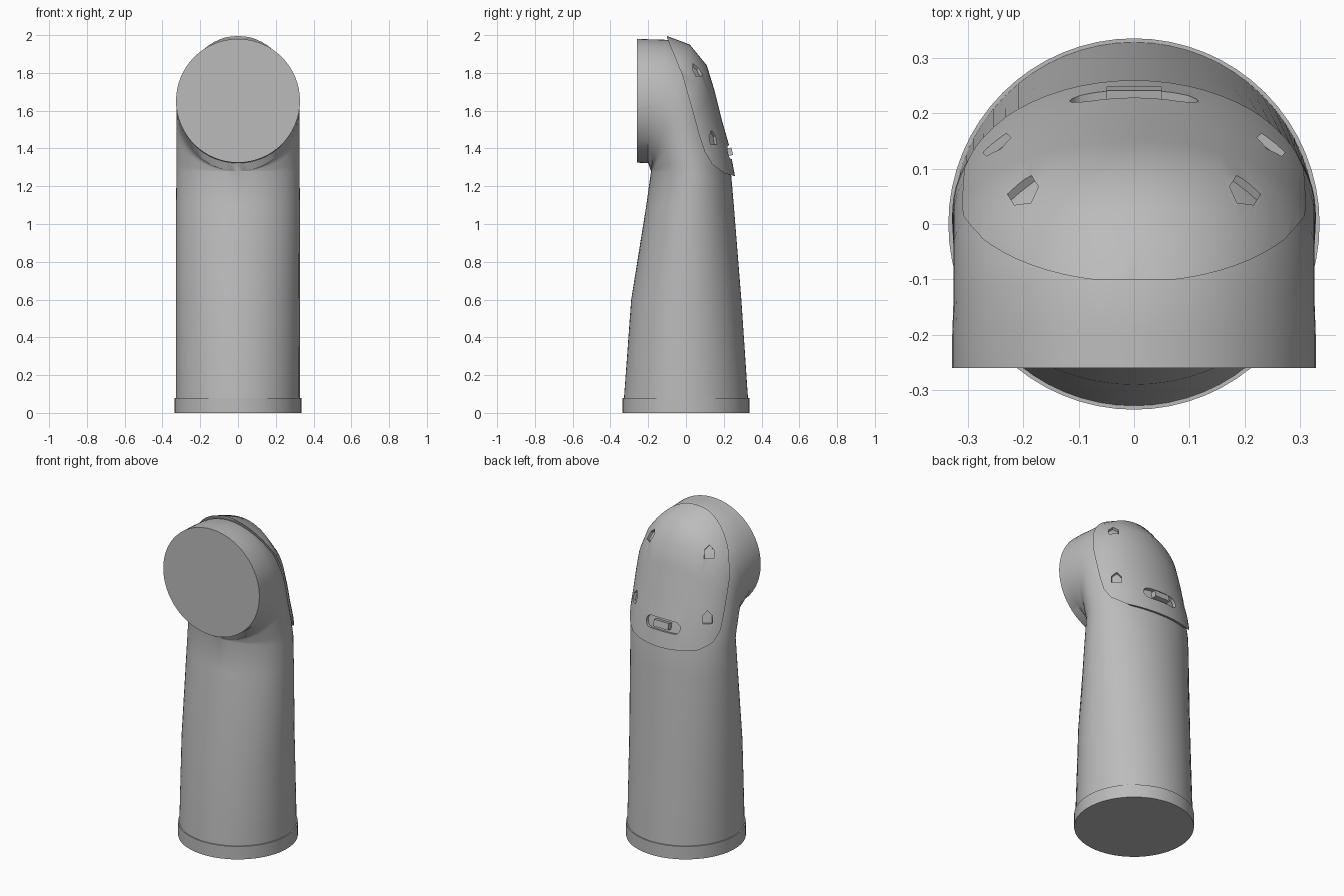
import bpy, bmesh, math
from mathutils import Vector

if "Cube" in bpy.data.objects:
    bpy.data.objects.remove(bpy.data.objects["Cube"])

grey = bpy.data.materials.new("plain grey")
grey.use_nodes = True
grey.diffuse_color = (0.5, 0.5, 0.5, 1)
grey.node_tree.nodes["Principled BSDF"].inputs["Base Color"].default_value = (0.5, 0.5, 0.5, 1)


def finish(name, bm):
    bmesh.ops.remove_doubles(bm, verts=bm.verts, dist=0.0005)
    bmesh.ops.recalc_face_normals(bm, faces=bm.faces)
    mesh = bpy.data.meshes.new(name)
    bm.to_mesh(mesh)
    bm.free()
    obj = bpy.data.objects.new(name, mesh)
    obj.data.materials.append(grey)
    bpy.context.collection.objects.link(obj)
    return obj


def sweep(name, rings, sides=64):
    """Loft ellipses given by (inner y-z point, outer y-z point, half width)."""
    bm = bmesh.new()
    loops = []
    for inner, outer, half in rings:
        a, b = Vector((0, *inner)), Vector((0, *outer))
        mid, arm = (a + b) / 2, (b - a) / 2
        loops.append([bm.verts.new(mid + arm * math.cos(t) + Vector((half * math.sin(t), 0, 0)))
                      for t in (math.tau * i / sides for i in range(sides))])
    for low, high in zip(loops, loops[1:]):
        for i in range(sides):
            j = (i + 1) % sides
            bm.faces.new((low[i], low[j], high[j], high[i]))
    bm.faces.new(loops[0][::-1])
    bm.faces.new(loops[-1])
    return finish(name, bm)


def prism(name, outline, direction, centre, depth):
    """Extrude a flat outline along a direction, centred on a point."""
    bm = bmesh.new()
    turn = Vector(direction).to_track_quat("Z", "Y")
    ends = [[bm.verts.new(Vector(centre) + turn @ Vector((u, v, s * depth / 2)))
             for u, v in outline] for s in (-1, 1)]
    n = len(outline)
    for i in range(n):
        j = (i + 1) % n
        bm.faces.new((ends[0][i], ends[0][j], ends[1][j], ends[1][i]))
    bm.faces.new(ends[0][::-1])
    bm.faces.new(ends[1])
    return finish(name, bm)


def boolean(obj, cutter, operation):
    mod = obj.modifiers.new(operation.lower(), "BOOLEAN")
    mod.object, mod.operation, mod.solver = cutter, operation, "EXACT"
    bpy.context.view_layer.objects.active = obj
    bpy.ops.object.modifier_apply(modifier=mod.name)
    bpy.data.objects.remove(cutter)


def smooth(obj):
    bpy.ops.object.select_all(action="DESELECT")
    obj.select_set(True)
    bpy.context.view_layer.objects.active = obj
    bpy.ops.object.shade_smooth_by_angle(angle=math.radians(32))


# Elbow: the outer bend fans around one inner corner
corner = (-0.185, 1.28)
bend = [(0.26, 1.25), (0.23, 1.41), (0.19, 1.55), (0.15, 1.71),
        (0.11, 1.84), (0.02, 1.95), (-0.1, 1.995)]


def inset(point, amount):
    p, c = Vector(point), Vector(corner)
    return p + (c - p).normalized() * amount


# Tapered column turning into the round front opening
column = [((-0.328, 0.08), (0.328, 0.08), 0.328),
          ((-0.29, 0.6), (0.293, 0.6), 0.328),
          ((-0.21, 1.1), (0.253, 1.1), 0.328)]
elbow = [(corner, inset(p, 0.02), 0.326) for p in bend]
opening = [((-0.2, 1.322), (-0.2, 1.978), 0.328),
           ((-0.26, 1.325), (-0.26, 1.98), 0.328)]
smooth(sweep("elbow_body", column + elbow + opening))

# Base band
smooth(sweep("base_band", [((-0.335, z), (0.335, z), 0.335) for z in (0, 0.08)]))

# Back cover: a slightly larger elbow trimmed by a curved side profile
cover = sweep("back_cover", [((-0.185, 1.15), (0.266, 1.15), 0.332)]
              + [(corner, p, 0.332) for p in bend]
              + [((-0.2, 1.33), (-0.2, 1.99), 0.332)])
edge = [(-0.1, 2.1), (-0.1, 1.985), (-0.02, 1.79), (0.04, 1.58), (0.07, 1.47),
        (0.1, 1.38), (0.14, 1.315), (0.2, 1.27), (0.27, 1.25), (0.4, 1.25), (0.4, 2.1)]
trim = prism("cover_trim", [(0, 0), (1, 0), (0, 1)], (0, 0, 1), (0, 0, 0), 1)
bm = bmesh.new()
ends = [[bm.verts.new((x, y, z)) for y, z in edge] for x in (-0.6, 0.6)]
bm.faces.new(ends[0])
bm.faces.new(ends[1][::-1])
for i in range(len(edge)):
    j = (i + 1) % len(edge)
    bm.faces.new((ends[0][i], ends[0][j], ends[1][j], ends[1][i]))
bmesh.ops.recalc_face_normals(bm, faces=bm.faces)
bm.to_mesh(trim.data)
bm.free()
boolean(cover, trim, "INTERSECT")

# Screw holes, mirrored left and right
hole = [(0.0, 0.055), (0.032, 0.02), (0.032, -0.035), (-0.032, -0.035), (-0.032, 0.02)]
for side in (-1, 1):
    for centre, normal in (((0.2, 0.06, 1.81), (0.45, 0.7, 0.5)),
                           ((0.25, 0.145, 1.45), (0.7, 0.7, 0.15))):
        spot = (side * centre[0], centre[1], centre[2])
        facing = (side * normal[0], normal[1], normal[2])
        shape = [(u * 0.85, v * 0.85) for u, v in hole]
        boolean(cover, prism("hole_cutter", shape, facing, spot, 0.16), "DIFFERENCE")

# Rounded latch slot low on the back
slot = [(s * 0.08 + 0.036 * math.cos(t), 0.036 * math.sin(t))
        for s, start in ((1, -math.pi / 2), (-1, math.pi / 2))
        for t in (start + math.pi * k / 6 for k in range(7))]
boolean(cover, prism("slot_cutter", slot, (0, 1, 0.2), (0, 0.23, 1.38), 0.16), "DIFFERENCE")
smooth(cover)

# Latch inside the slot
latch = [(-0.05, -0.02), (0.05, -0.02), (0.05, 0.02), (-0.05, 0.02)]
prism("latch", latch, (0, 1, 0.2), (0, 0.22, 1.38), 0.05)
